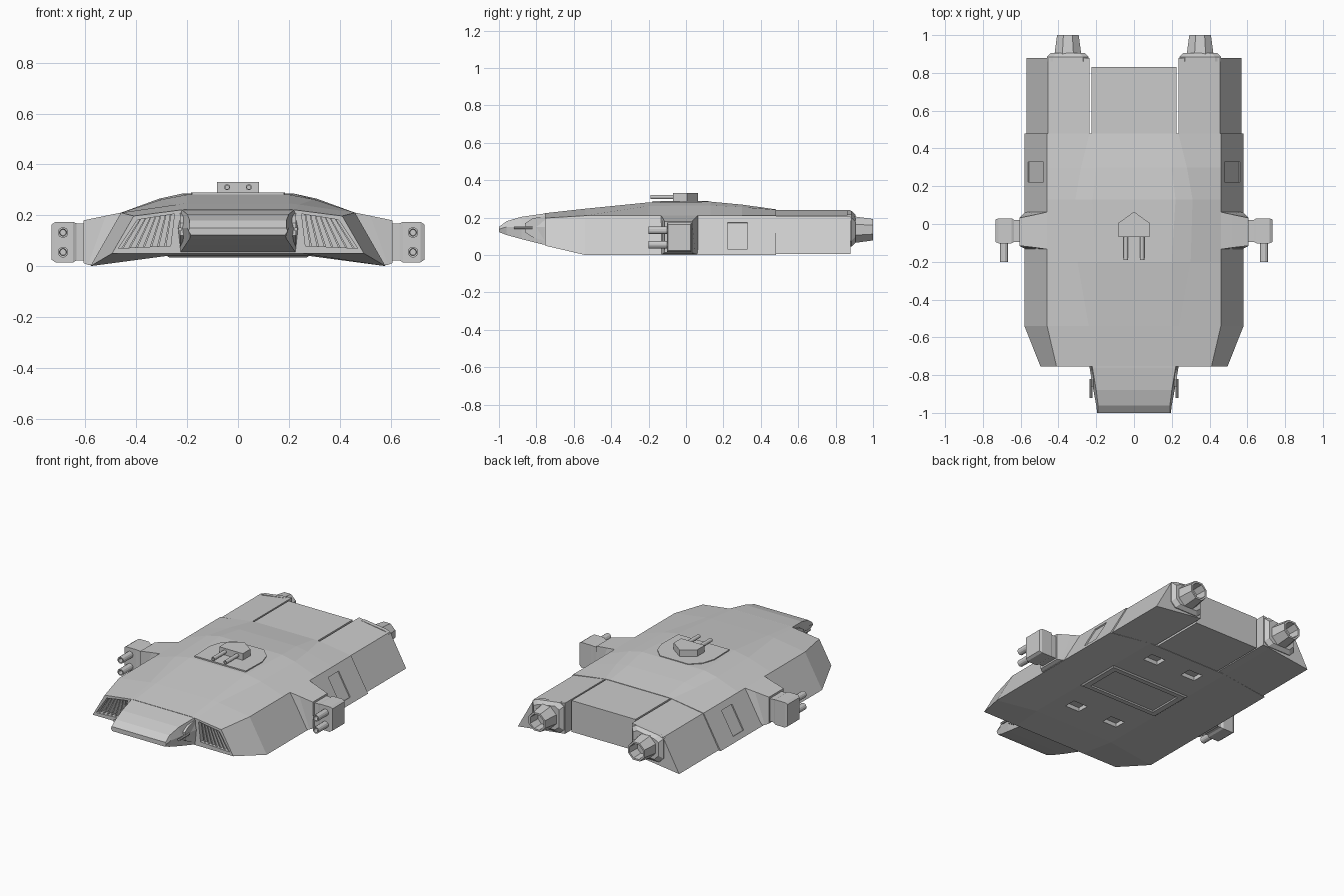
import bpy, bmesh
from math import sin, cos, pi, atan2
from mathutils import Matrix, Vector

if "Cube" in bpy.data.objects:
    bpy.data.objects.remove(bpy.data.objects["Cube"])


def finish(name, bm, mirror=False):
    bmesh.ops.recalc_face_normals(bm, faces=bm.faces)
    me = bpy.data.meshes.new(name)
    bm.to_mesh(me)
    bm.free()
    ob = bpy.data.objects.new(name, me)
    bpy.context.collection.objects.link(ob)
    if mirror:
        ob.modifiers.new("Mirror", 'MIRROR').use_mirror_merge = False
    return ob


def add_loft(bm, rings):
    """Bridge matching rings of 3D points and cap both ends."""
    vs = [[bm.verts.new(p) for p in r] for r in rings]
    n = len(vs[0])
    for a, b in zip(vs, vs[1:]):
        for i in range(n):
            j = (i + 1) % n
            bm.faces.new((a[i], a[j], b[j], b[i]))
    bm.faces.new(vs[0])
    bm.faces.new(vs[-1])


def loft(name, rings, mirror=False):
    bm = bmesh.new()
    add_loft(bm, rings)
    return finish(name, bm, mirror)


def xz(poly, y):
    return [(x, y, z) for x, z in poly]


def rect(x0, x1, z0, z1):
    return [(x0, z0), (x1, z0), (x1, z1), (x0, z1)]


def add_box(bm, c, s, rot=None):
    m = Matrix.Translation(c) @ (rot or Matrix()) @ Matrix.Diagonal((*s, 1))
    bmesh.ops.create_cube(bm, size=1, matrix=m)


def add_tube(bm, x, z, spec, n=12):
    """Turned part along y; spec is a list of (radius, y)."""
    add_loft(bm, [[(x + r * cos(2 * pi * (i + .5) / n), y, z + r * sin(2 * pi * (i + .5) / n))
                   for i in range(n)] for r, y in spec])


def cut(target, cutter):
    cutter.hide_render = True
    cutter.hide_viewport = False
    cutter.display_type = 'WIRE'
    m = target.modifiers.new("Cut", 'BOOLEAN')
    m.object, m.operation, m.solver = cutter, 'DIFFERENCE', 'EXACT'


def sym(half):
    return half + [(-x, z) for x, z in reversed(half)]


# Main hull: half sections from belly to top deck
hull = loft("main_hull", [xz(sym(h), y) for y, h in [
    (-.755, [(.25, .05), (.495, .05), (.41, .197), (.23, .22), (.2, .223)]),
    (-.54, [(.28, .04), (.58, 0), (.46, .21), (.24, .242), (.2, .247)]),
    (-.2, [(.28, .04), (.58, 0), (.46, .21), (.30, .262), (.2, .281)]),
    (.13, [(.28, .04), (.58, 0), (.46, .21), (.31, .265), (.22, .285)]),
    (.3, [(.28, .04), (.58, 0), (.46, .21), (.28, .256), (.2, .269)]),
    (.48, [(.28, .04), (.58, 0), (.46, .21), (.235, .242), (.2, .244)])]])

# Blunt nose
loft("nose", [xz(sym(h), y) for y, h in [
    (-.7, [(.235, .05), (.24, .15), (.225, .222)]),
    (-.76, [(.225, .055), (.235, .15), (.22, .221)]),
    (-.88, [(.205, .085), (.215, .15), (.20, .204)]),
    (-.96, [(.19, .107), (.2, .15), (.19, .18)]),
    (-1.0, [(.185, .122), (.195, .138), (.19, .15)])]])

# Recesses: belly wells, side panels, front intakes
bm = bmesh.new()
for sx in (-1, 1):
    for y in (-.35, .35):
        add_box(bm, (sx * .14, y, .04), (.1, .075, .05))
    tilt = Matrix.Rotation(-atan2(.12, .21) * sx, 4, 'Y')
    add_box(bm, (sx * .525, .275, .105), (.024, .105, .165), tilt)
cut(hull, finish("recess_cutter", bm))

low = [Vector((.265, .08)), Vector((.47, .07))]
top = [Vector((.25, .205)), Vector((.395, .182))]
bm = bmesh.new()
for sx in (-1, 1):
    poly = [(sx * p.x, p.y) for p in (low[0], low[1], top[1], top[0])]
    add_loft(bm, [xz(poly, -.8), xz(poly, -.69)])
cut(hull, finish("intake_cutter", bm))

# Intake slats
bm = bmesh.new()
for i in range(7):
    a, b = (i + .6) / 7.3, (i + .9) / 7.3
    poly = [tuple(e[0].lerp(e[1], t)) for e, t in ((low, a), (low, b), (top, b), (top, a))]
    add_loft(bm, [xz(poly, -.745), xz(poly, -.685)])
finish("intake_slats", bm, True)

# Cheek guns beside the nose
prof = [(-.86, .12), (-.86, .17), (-.82, .195), (-.74, .212), (-.74, .07), (-.82, .095)]
bm = bmesh.new()
add_loft(bm, [[(x, y, z) for y, z in prof] for x in (.195, .228)])
add_tube(bm, .227, .145, [(.008, -.82), (.008, -.92)], 8)
finish("cheek_gun", bm, True)

# Rear centre block and engine nacelles
loft("rear_block", [xz(rect(-.225, .225, .042, .241), y) for y in (.46, .83)])
nac = [(.236, .045), (.28, .04), (.568, .004), (.455, .207), (.236, .24)]
loft("engine_nacelle", [xz(nac, y) for y in (.46, .88)], True)


def collar(i):
    return [(.24 + i, .07 + i), (.27 + i, .045 + i), (.43 - i, .045 + i),
            (.46 - i, .075 + i), (.46 - i, .2 - i), (.43 - i, .215 - i),
            (.27 + i, .236 - i), (.24 + i, .22 - i)]


loft("engine_collar", [xz(collar(i), y) for i, y in ((0, .86), (0, .885), (.02, .905))], True)
bm = bmesh.new()
add_tube(bm, .35, .135, [(.078, .89), (.062, 1.0), (.05, 1.0), (.045, .93)], 8)
finish("engine_nozzle", bm, True)

# Side pylons and twin gun pods
loft("gun_pylon", [
    [(.57, -.135, .005), (.57, .065, .005), (.45, .065, .212), (.45, -.135, .212)],
    [(.59, -.125, .005), (.59, .05, .005), (.52, .05, .198), (.52, -.125, .198)],
    [(.607, -.115, .012), (.607, .032, .012), (.607, .032, .18), (.607, -.115, .18)]], True)


def ring(x, y0, y1, z0, z1):
    return [(x, y0, z0), (x, y1, z0), (x, y1, z1), (x, y0, z1)]


loft("gun_pod", [ring(.6, -.095, .022, .022, .168), ring(.635, -.095, .022, .022, .168),
                 ring(.648, -.102, .03, .015, .174), ring(.718, -.102, .03, .015, .174),
                 ring(.733, -.095, .024, .025, .164)], True)
bm = bmesh.new()
for z in (.055, .132):
    add_tube(bm, .688, z, [(.021, -.09), (.021, -.2), (.014, -.2), (.012, -.17)])
finish("pod_barrels", bm, True)

# Dorsal turret on its plate
plate = [(-.18, -.18), (.18, -.18), (.185, -.02), (.16, .06), (.1, .12),
         (-.1, .12), (-.16, .06), (-.185, -.02)]
loft("turret_plate", [[(x, y, z) for x, y in plate] for z in (.25, .289)])
house = [(-.083, -.07), (.083, -.07), (.083, .005), (0, .065), (-.083, .005)]
loft("turret", [[(x, y, z) for x, y in house] for z in (.28, .331)])
bm = bmesh.new()
add_tube(bm, .043, .31, [(.012, -.05), (.012, -.19), (.007, -.19), (.007, -.17)])
finish("turret_barrels", bm, True)

# Belly hatch: raised sloping rim with a sunken door
hx, hy = ((.285, .155), (.27, .14), (.235, .11), (.23, .105)), (.045, .033, .033, .04)
loft("belly_hatch", [[(-x, -y, z), (x, -y, z), (x, y, z), (-x, y, z)] for (x, y), z in zip(hx, hy)])
